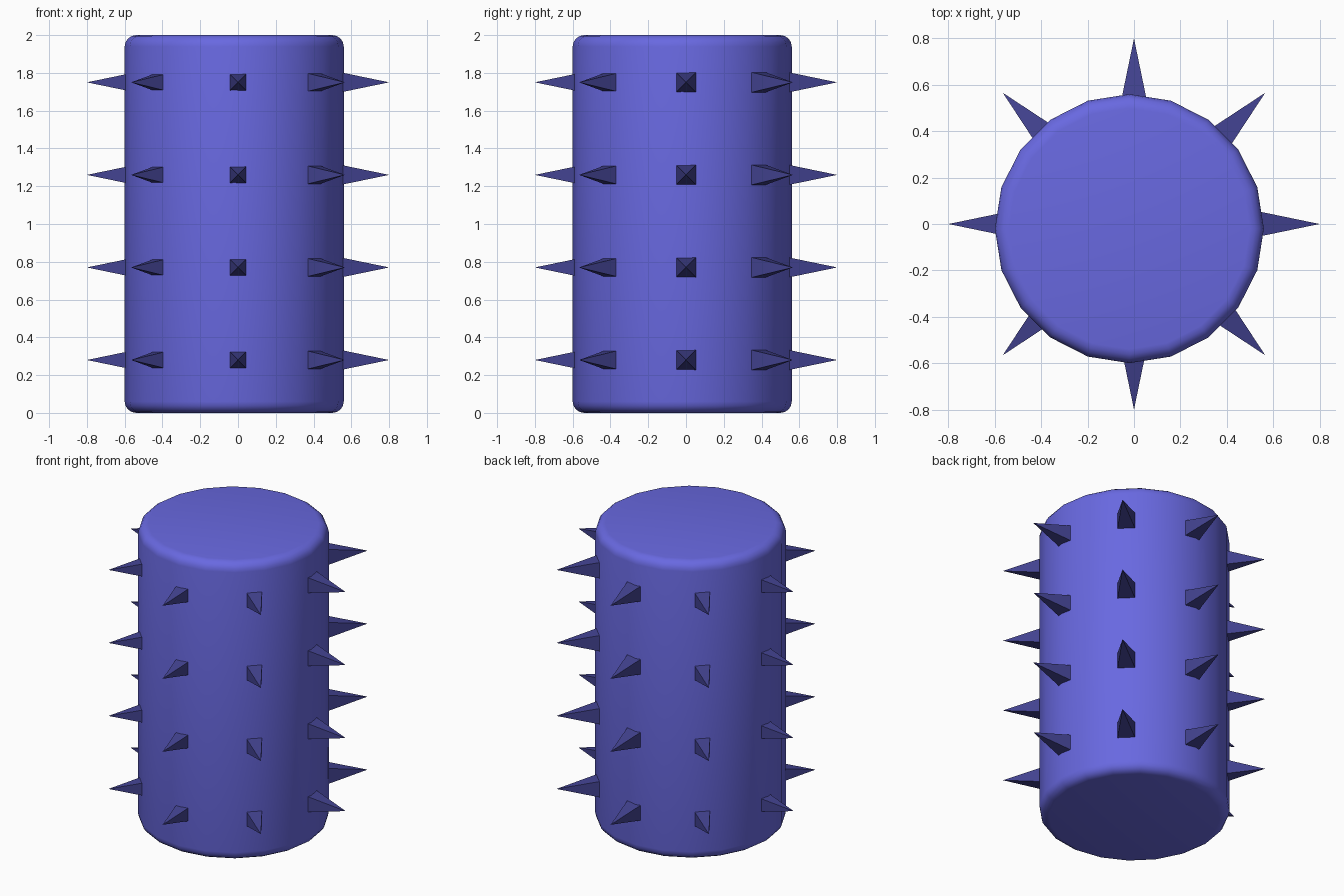
import bpy, math
from mathutils import Matrix, Vector

if "Cube" in bpy.data.objects:
    bpy.data.objects.remove(bpy.data.objects["Cube"])


def material(name, color):
    m = bpy.data.materials.new(name)
    m.diffuse_color = (*color, 1)
    m.use_nodes = True
    m.node_tree.nodes["Principled BSDF"].inputs["Base Color"].default_value = m.diffuse_color
    return m


body_mat = material("body_blue", (0.14, 0.14, 0.75))
spike_mat = material("spike_blue", (0.055, 0.055, 0.28))

# Drum body, 20 sides with rounded rims, set slightly off centre
bpy.ops.mesh.primitive_cylinder_add(vertices=20, radius=0.58, depth=2, location=(-0.02, -0.02, 1))
body = bpy.context.object
body.name = "drum_body"
body.data.materials.append(body_mat)
bevel = body.modifiers.new("rim", 'BEVEL')
bevel.width = 0.06
bevel.segments = 4
bevel.limit_method = 'ANGLE'
bevel.angle_limit = math.radians(45)
bpy.ops.object.modifier_apply(modifier=bevel.name)
bpy.ops.object.shade_smooth_by_angle(angle=math.radians(35))

# Four rings of eight square-based spikes pointing outwards
BASE, TIP, HALF = 0.5, 0.8, 0.062
for row in range(4):
    z = 0.28 + 0.49 * row
    for i in range(8):
        bpy.ops.mesh.primitive_cone_add(vertices=4, radius1=HALF * math.sqrt(2), radius2=0, depth=TIP - BASE)
        spike = bpy.context.object
        spike.name = f"spike_{row + 1}_{i + 1}"
        spike.data.materials.append(spike_mat)
        mid = (BASE + TIP) / 2
        spike.matrix_world = (Matrix.Translation(Vector((0, 0, z)))
                              @ Matrix.Rotation(i * math.pi / 4, 4, 'Z')
                              @ Matrix.Translation(Vector((mid, 0, 0)))
                              @ Matrix.Rotation(math.pi / 2, 4, 'Y')
                              @ Matrix.Rotation(math.pi / 4, 4, 'Z'))
